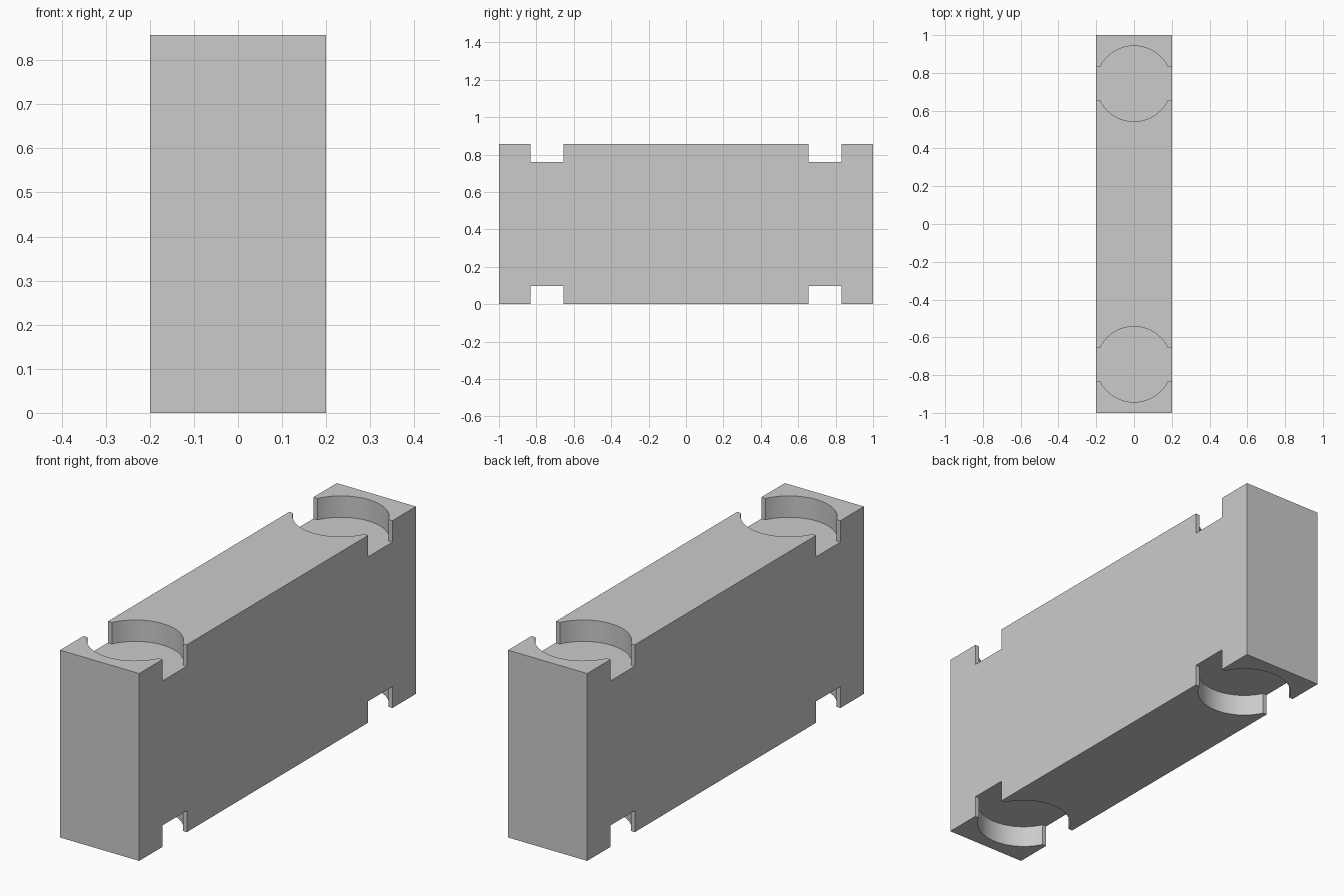
import bpy
import bmesh
from math import asin, pi, cos, sin

# Remove the default object
cube = bpy.data.objects.get("Cube")
if cube:
    bpy.data.objects.remove(cube, do_unlink=True)

WIDTH, LENGTH, HEIGHT = 0.4, 2.0, 0.857
NOTCH_Y, NOTCH_R, SLOT_HALF, DEPTH = 0.743, 0.2, 0.0875, 0.098
ARC_STEPS = 40

# Single plain grey
grey = bpy.data.materials.new("plain grey")
grey.use_nodes = True
colour = (0.6, 0.6, 0.6, 1)
grey.diffuse_color = colour
grey.node_tree.nodes["Principled BSDF"].inputs["Base Color"].default_value = colour


def new_object(name, bm):
    mesh = bpy.data.meshes.new(name)
    bmesh.ops.recalc_face_normals(bm, faces=bm.faces)
    bm.to_mesh(mesh)
    bm.free()
    obj = bpy.data.objects.new(name, mesh)
    bpy.context.collection.objects.link(obj)
    mesh.materials.append(grey)
    return obj


def notch_outline():
    """Round pocket crossed by a straight slot that runs out both sides."""
    start = asin(SLOT_HALF / NOTCH_R)
    half = []
    for i in range(ARC_STEPS + 1):
        a = start + (pi - 2 * start) * i / ARC_STEPS
        half.append((NOTCH_R * cos(a), NOTCH_R * sin(a)))
    half = [(WIDTH, SLOT_HALF)] + half + [(-WIDTH, SLOT_HALF)]
    return half + [(-x, -y) for x, y in half]


def add_notch(bm, y0, z0, z1):
    face = bm.faces.new([bm.verts.new((x, y + y0, z0)) for x, y in notch_outline()])
    top = bmesh.ops.extrude_face_region(bm, geom=[face])["geom"]
    verts = [v for v in top if isinstance(v, bmesh.types.BMVert)]
    bmesh.ops.translate(bm, verts=verts, vec=(0, 0, z1 - z0))


# Solid block
bm = bmesh.new()
bmesh.ops.create_cube(bm, size=1)
bmesh.ops.scale(bm, verts=bm.verts, vec=(WIDTH, LENGTH, HEIGHT))
bmesh.ops.translate(bm, verts=bm.verts, vec=(0, 0, HEIGHT / 2))
block = new_object("notched_block", bm)

# Four notches, near each end on top and underneath
bm = bmesh.new()
for y in (-NOTCH_Y, NOTCH_Y):
    add_notch(bm, y, -DEPTH, DEPTH)
    add_notch(bm, y, HEIGHT - DEPTH, HEIGHT + DEPTH)
cutter = new_object("notch_cutter", bm)
cutter.hide_render = True

cut = block.modifiers.new("notches", 'BOOLEAN')
cut.operation = 'DIFFERENCE'
cut.solver = 'EXACT'
cut.object = cutter

# Apply the cut and discard the cutter
bpy.ops.object.select_all(action='DESELECT')
block.select_set(True)
bpy.context.view_layer.objects.active = block
bpy.ops.object.modifier_apply(modifier=cut.name)
bpy.data.objects.remove(cutter, do_unlink=True)

# Smooth curved pocket walls, crisp corners
bpy.ops.object.shade_smooth_by_angle(angle=pi / 9)
